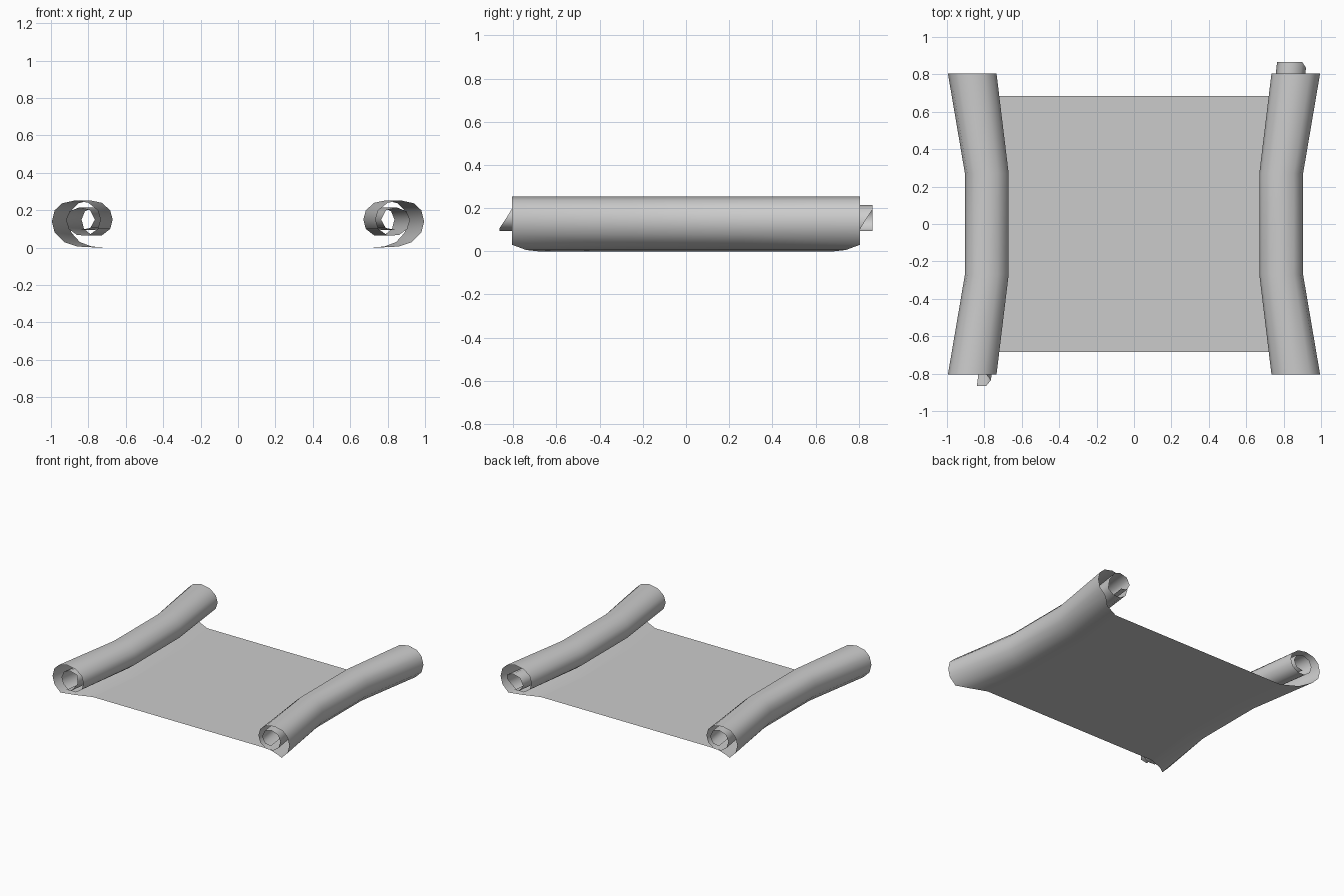
import bpy, bmesh

if "Cube" in bpy.data.objects:
    bpy.data.objects.remove(bpy.data.objects["Cube"])

# spiral cross-section at the roll ends (x, z), outside to inside
SPIRAL = [(0.74, 0), (0.86, 0.006), (0.93, 0.03), (0.98, 0.08), (0.995, 0.14),
          (0.98, 0.2), (0.94, 0.237), (0.87, 0.253), (0.80, 0.24), (0.75, 0.2),
          (0.735, 0.15), (0.75, 0.1), (0.80, 0.065), (0.86, 0.067), (0.905, 0.1),
          (0.92, 0.15), (0.9, 0.195), (0.85, 0.215), (0.79, 0.2), (0.765, 0.15),
          (0.79, 0.105), (0.84, 0.095)]
SHEET_Y, ROLL_Y, BEND_Y = 0.685, 0.805, 0.27


def half_width(i):
    return (SHEET_Y, 0.74)[i] if i < 2 else ROLL_Y


def add_grid(name, rows):
    bm = bmesh.new()
    grid = [[bm.verts.new(p) for p in row] for row in rows]
    for a, b in zip(grid, grid[1:]):
        for j in range(len(a) - 1):
            bm.faces.new((a[j], b[j], b[j + 1], a[j + 1]))
    bmesh.ops.recalc_face_normals(bm, faces=bm.faces)
    mesh = bpy.data.meshes.new(name)
    bm.to_mesh(mesh)
    bm.free()
    obj = bpy.data.objects.new(name, mesh)
    bpy.context.collection.objects.link(obj)
    bpy.context.view_layer.objects.active = obj
    obj.select_set(True)
    bpy.ops.object.shade_smooth_by_angle(angle=1.05)
    obj.select_set(False)


def roll(name, side, first_slip):
    # paper rolled up on one side, waisted in the middle, core slipped out at one end
    rows = []
    for i, (x, z) in enumerate(SPIRAL):
        w = half_width(i)
        slip = 0.06 * min(1, max(0, (i - first_slip) / 2))
        mid = x if i == 0 else 0.67 + (x - 0.735) * 0.9
        if i == 0:
            mid = 0.69
        rows.append([(side * x, side * (w + slip), z),
                     (side * mid, side * BEND_Y, z),
                     (side * mid, -side * BEND_Y, z),
                     (side * x, -side * w, z)])
    add_grid(name, rows)


roll("right_roll", 1, 14)
roll("left_roll", -1, 18)

# flat sheet between the rolls
ys = (SHEET_Y, BEND_Y, -BEND_Y, -SHEET_Y)
xs = (0.74, 0.69, 0.69, 0.74)
add_grid("flat_sheet", [[(s * x, y, 0) for x, y in zip(xs, ys)] for s in (-1, 1)])
